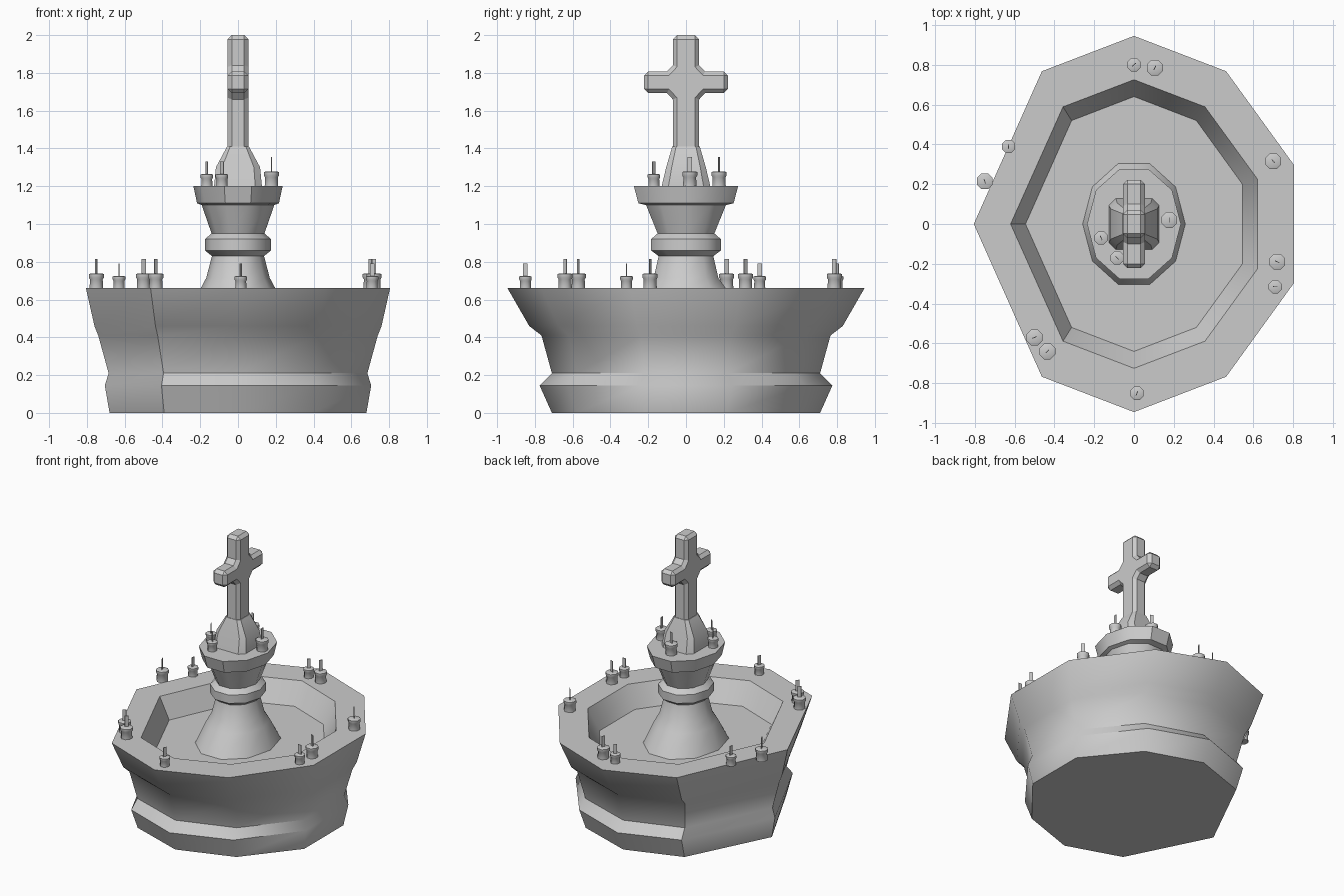
import bpy, bmesh
from math import cos, sin, pi, radians
from mathutils import Matrix

if "Cube" in bpy.data.objects:
    bpy.data.objects.remove(bpy.data.objects["Cube"])


def finish(bm, name, smooth=40):
    bmesh.ops.recalc_face_normals(bm, faces=bm.faces)
    me = bpy.data.meshes.new(name)
    bm.to_mesh(me)
    bm.free()
    ob = bpy.data.objects.new(name, me)
    bpy.context.collection.objects.link(ob)
    if smooth:
        bpy.ops.object.select_all(action='DESELECT')
        ob.select_set(True)
        bpy.context.view_layer.objects.active = ob
        bpy.ops.object.shade_smooth_by_angle(angle=radians(smooth))
    return ob


def loft(bm, outline, profile, origin=(0, 0, 0)):
    """Stack scaled copies of an outline; profile rows are (sx, sy, z)."""
    ox, oy, oz = origin
    rings = [[bm.verts.new((ox + x * sx, oy + y * sy, oz + z)) for x, y in outline]
             for sx, sy, z in profile]
    n = len(outline)
    for a, b in zip(rings, rings[1:]):
        for i in range(n):
            bm.faces.new((a[i], a[(i + 1) % n], b[(i + 1) % n], b[i]))
    bm.faces.new(rings[0][::-1])
    bm.faces.new(rings[-1])


def ngon(n, start=0.0):
    return [(cos(start + 2 * pi * i / n), sin(start + 2 * pi * i / n)) for i in range(n)]


# Basin: ten-sided oval whose two left corners are merged into one point
half = [(1, .312), (.575, .812)]
basin_outline = (half + [(0, 1)] + [(-.575, .812), (-1, 0), (-.575, -.812), (0, -1)]
                 + [(x, -y) for x, y in reversed(half)])
bm = bmesh.new()
loft(bm, basin_outline, [
    (.68, .71, 0), (.705, .775, .145), (.685, .71, .21), (.74, .765, .41),
    (.76, .83, .46), (.805, .945, .66), (.62, .725, .66), (.545, .64, .51)])
finish(bm, "basin")

# Central column with flared foot, collar and top dish
bm = bmesh.new()
loft(bm, ngon(10), [
    (.262, .325, .50), (.20, .225, .655), (.168, .18, .715), (.138, .152, .83),
    (.175, .194, .86), (.175, .194, .92), (.14, .158, .95), (.192, .222, 1.10),
    (.217, .265, 1.11), (.236, .29, 1.20)])
finish(bm, "column")

# Tapered plinth under the cross
c = .72
bm = bmesh.new()
loft(bm, [(1, -c), (1, c), (c, 1), (-c, 1), (-1, c), (-1, -c), (-c, -1), (c, -1)], [
    (.127, .13, 1.195), (.117, .105, 1.30), (.058, .073, 1.41)])
finish(bm, "cross_plinth", 30)

# Cross: half outline in y/z, mirrored, extruded along x and bevelled
side = [(.07, 1.38), (.07, 1.66), (.10, 1.693), (.222, 1.693), (.222, 1.808),
        (.10, 1.808), (.07, 1.84), (.07, 2.0)]
pts = side + [(-y, z) for y, z in reversed(side)]
bm = bmesh.new()
face = bm.faces.new([bm.verts.new((-.055, y, z)) for y, z in pts])
ext = bmesh.ops.extrude_face_region(bm, geom=[face])
bmesh.ops.translate(bm, vec=(.11, 0, 0),
                    verts=[v for v in ext["geom"] if isinstance(v, bmesh.types.BMVert)])
cross = finish(bm, "cross", 0)
bev = cross.modifiers.new("bevel", 'BEVEL')
bev.width = .022
bev.segments = 1
bev.limit_method = 'ANGLE'
bev.angle_limit = radians(60)

# Candles: pinched wax body plus a thin upright wick
candles = [(0, .8, 0, .66), (.105, .785, 1, .66), (-.63, .39, 0, .66), (-.75, .215, 1, .66),
           (.70, .315, 1, .66), (.72, -.19, 1, .66), (.71, -.315, 0, .66),
           (-.50, -.57, 1, .66), (-.435, -.64, 1, .66), (.015, -.85, 0, .66),
           (.177, .02, 1, 1.2), (-.165, -.07, 0, 1.2), (-.085, -.17, 0, 1.2),
           (-.005, .175, 1, 1.2)]
for i, (x, y, big, z) in enumerate(candles):
    r = .043 if big else .036
    h = .078 if big else .064
    bm = bmesh.new()
    loft(bm, ngon(8, pi / 8), [
        (.9 * r, .9 * r, -.005), (.85 * r, .85 * r, h * .6),
        (r, r, h * .72), (r, r, h * .95), (.8 * r, .8 * r, h)], (x, y, z))
    top = .155 if big else .13
    mat = (Matrix.Translation((x, y, z + (h - .01 + top) / 2))
           @ Matrix.Rotation(radians(40 + 23 * i), 4, 'Z')
           @ Matrix.Diagonal((.024, .004, top - h + .01, 1)))
    bmesh.ops.create_cube(bm, size=1, matrix=mat)
    finish(bm, f"candle_{i + 1}", 50)
